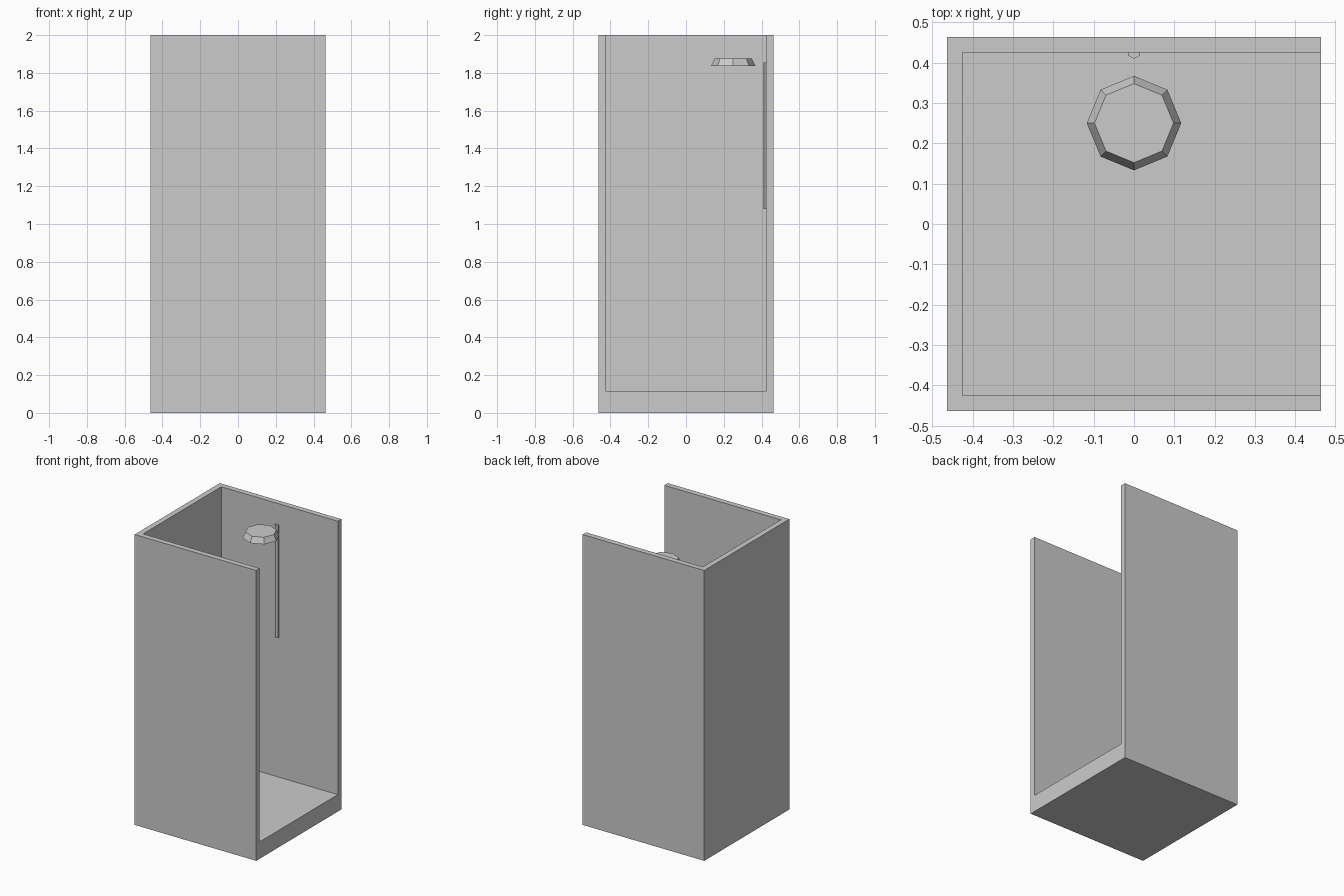
import bpy
from math import pi

cube = bpy.data.objects.get("Cube")
if cube:
    bpy.data.objects.remove(cube, do_unlink=True)

HALF = 0.463      # half of the outer width
INNER = 0.425     # half of the inner width
FLOOR = 0.117     # top of the base slab
HEIGHT = 2.0

grey = bpy.data.materials.new("light grey")
grey.use_nodes = True
grey.diffuse_color = (0.6, 0.6, 0.6, 1)
grey.node_tree.nodes["Principled BSDF"].inputs["Base Color"].default_value = grey.diffuse_color


def finish(name):
    ob = bpy.context.object
    ob.name = name
    ob.data.materials.append(grey)
    return ob


def box(name, low, high):
    centre = [(a + b) / 2 for a, b in zip(low, high)]
    bpy.ops.mesh.primitive_cube_add(size=1, location=centre)
    bpy.context.object.scale = [b - a for a, b in zip(low, high)]
    bpy.ops.object.transform_apply(location=True, rotation=False, scale=True)
    return finish(name)


# Stall: three walls and a base slab, open on the left side and above
stall = box("stall_walls", (-HALF, -HALF, 0), (HALF, HALF, HEIGHT))
cutter = box("stall_cutter", (-INNER, -INNER, FLOOR), (1, INNER, 3))
cut = stall.modifiers.new("hollow", "BOOLEAN")
cut.operation = "DIFFERENCE"
cut.solver = "EXACT"
cut.object = cutter
bpy.context.view_layer.objects.active = stall
bpy.ops.object.modifier_apply(modifier=cut.name)
bpy.data.objects.remove(cutter, do_unlink=True)

# Shower head: shallow eight-sided tapered disc
bpy.ops.mesh.primitive_cone_add(vertices=8, radius1=0.117, radius2=0.098,
                                depth=0.04, location=(0, 0.25, 1.857))
finish("shower_head")

# Riser pipe: six-sided rod half sunk in the back wall
bpy.ops.mesh.primitive_cylinder_add(vertices=6, radius=0.0165, depth=0.775,
                                    location=(0, 0.4255, 1.4675))
finish("riser_pipe")
